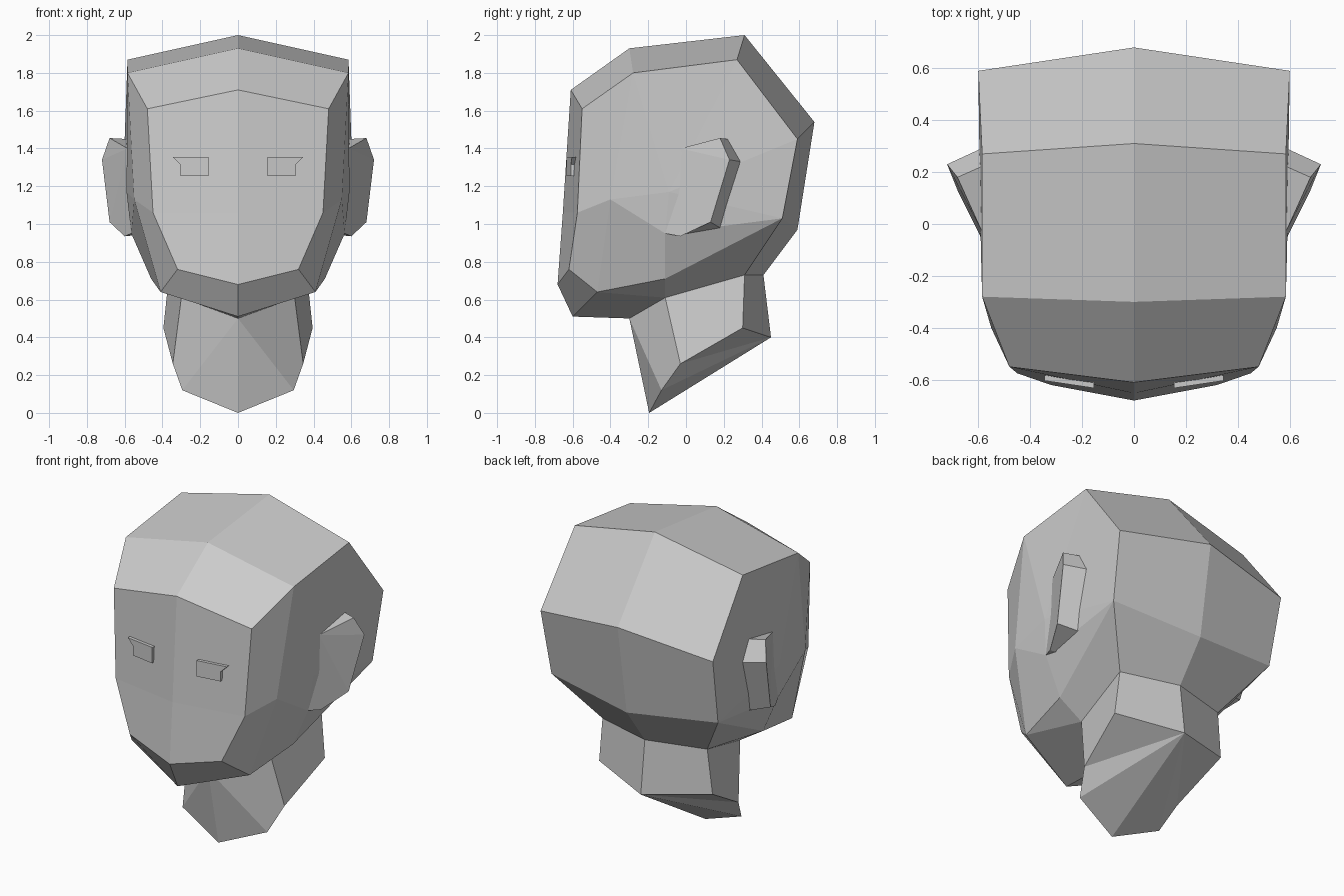
import bpy, bmesh

if "Cube" in bpy.data.objects:
    bpy.data.objects.remove(bpy.data.objects["Cube"])

grey = bpy.data.materials.new("plain grey")
grey.diffuse_color = (0.6, 0.6, 0.6, 1)
grey.use_nodes = True
grey.node_tree.nodes["Principled BSDF"].inputs["Base Color"].default_value = grey.diffuse_color


def mirrored_part(name, points, faces):
    """Build the +x half from named points, mirror it and weld the centre seam."""
    bm = bmesh.new()
    verts = {}
    for side in (1, -1):
        for key, (x, y, z) in points.items():
            verts[key, side] = (verts[key, 1] if side == -1 and x == 0
                                else bm.verts.new((x * side, y, z)))
        for face in faces:
            bm.faces.new([verts[key, side] for key in face.split()])
    bmesh.ops.recalc_face_normals(bm, faces=bm.faces)
    mesh = bpy.data.meshes.new(name)
    bm.to_mesh(mesh)
    bm.free()
    mesh.materials.append(grey)
    obj = bpy.data.objects.new(name, mesh)
    bpy.context.collection.objects.link(obj)
    return obj


# Head and neck: c_ points lie on the centre line, the others on the side
head_points = {
    "c_chin": (0, -0.68, 0.68), "c_face": (0, -0.652, 1.06),
    "c_brow": (0, -0.61, 1.71), "c_front": (0, -0.30, 1.93),
    "c_crown": (0, 0.31, 2.0), "c_back": (0, 0.68, 1.54),
    "c_nape": (0, 0.59, 0.97), "c_neck": (0, 0.41, 0.73),
    "c_neck_low": (0, 0.45, 0.40), "c_tip": (0, -0.195, 0.0),
    "c_throat": (0, -0.30, 0.50), "c_under": (0, -0.60, 0.51),
    "chin": (0.32, -0.62, 0.76), "face": (0.45, -0.575, 1.06),
    "brow": (0.48, -0.55, 1.61), "front": (0.585, -0.28, 1.80),
    "crown": (0.585, 0.27, 1.87), "back": (0.60, 0.59, 1.45),
    "nape": (0.58, 0.51, 1.03), "neck": (0.365, 0.31, 0.73),
    "neck_low": (0.395, 0.30, 0.45), "neck_mid": (0.345, -0.03, 0.26),
    "neck_front": (0.295, -0.13, 0.12), "throat": (0.30, -0.11, 0.61),
    "jaw": (0.41, -0.47, 0.64), "jaw_back": (0.46, -0.11, 0.71),
    "cheek": (0.55, -0.40, 1.13), "temple": (0.59, -0.09, 1.17),
    "lobe": (0.565, -0.11, 0.95),
}
head_faces = [
    # face, skull and chin strips beside the centre line
    "c_under c_chin chin jaw", "c_chin c_face face chin", "c_face c_brow brow face",
    "c_brow c_front front brow", "c_front c_crown crown front",
    "c_crown c_back back crown", "c_back c_nape nape back", "c_nape c_neck neck nape",
    # side of the head
    "brow front cheek face", "face cheek jaw chin", "front temple cheek",
    "front crown temple", "crown back temple", "back nape temple",
    "temple nape lobe", "cheek temple lobe", "cheek lobe jaw_back jaw",
    "lobe nape jaw_back",
    # underside of the jaw
    "jaw_back nape neck throat", "jaw jaw_back throat", "c_under jaw throat c_throat",
    # neck
    "c_throat neck_front c_tip", "c_throat throat neck_mid neck_front",
    "throat neck neck_low neck_mid", "neck c_neck c_neck_low neck_low",
    "c_tip neck_front c_neck_low", "neck_front neck_mid c_neck_low",
    "neck_mid neck_low c_neck_low",
]
mirrored_part("head", head_points, head_faces)

# Ears: wedges that flare outwards towards the back
ear_points = {
    "root_top": (0.585, -0.03, 1.40), "root_low": (0.565, -0.11, 0.95),
    "top": (0.68, 0.18, 1.455), "tip": (0.72, 0.23, 1.34),
    "low": (0.68, 0.13, 1.01), "base": (0.60, -0.03, 0.935),
    "in_top": (0.59, 0.22, 1.45), "in_tip": (0.59, 0.29, 1.33),
    "in_low": (0.57, 0.18, 0.98), "in_base": (0.55, -0.03, 0.94),
}
ear_faces = [
    "root_top top tip", "root_top tip low", "root_top low base root_low",
    "root_top in_top top", "top in_top in_tip tip", "tip in_tip in_low low",
    "low in_low in_base base", "base in_base root_low",
    "root_top root_low in_base in_low in_tip in_top",
]
mirrored_part("ears", ear_points, ear_faces)

# Eyes: thin raised plates with a pointed outer corner
outline = [(0.155, 1.255), (0.305, 1.255), (0.305, 1.315), (0.345, 1.355), (0.155, 1.355)]
eye_points = {}
for i, (x, z) in enumerate(outline):
    y = -0.632 + (x - 0.155) * 0.15
    eye_points[f"f{i}"] = (x, y, z)
    eye_points[f"b{i}"] = (x, y + 0.03, z)
eye_faces = ["f0 f1 f2 f3 f4", "b4 b3 b2 b1 b0"]
eye_faces += [f"f{i} b{i} b{(i + 1) % 5} f{(i + 1) % 5}" for i in range(5)]
mirrored_part("eyes", eye_points, eye_faces)
